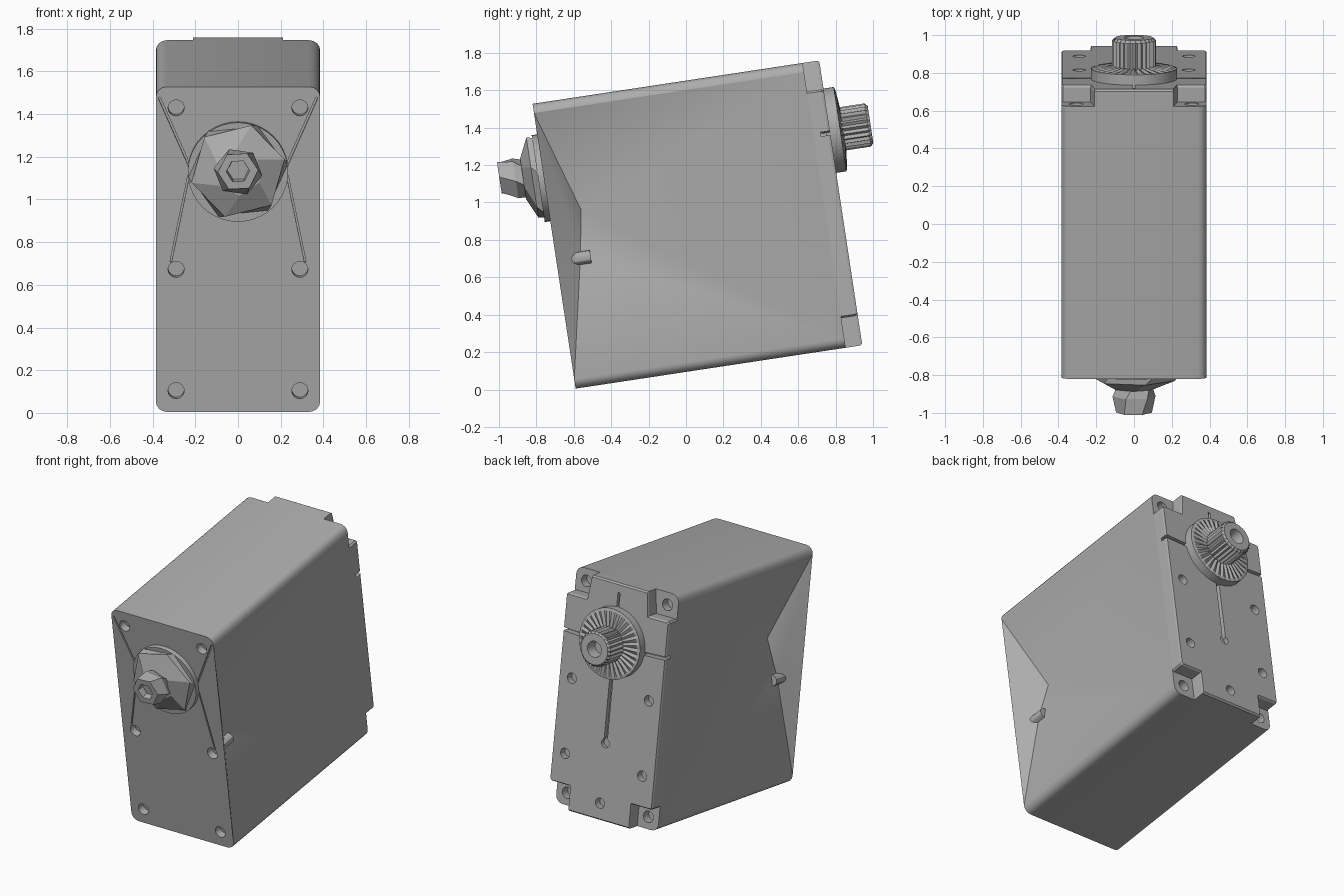
import bpy, bmesh
from math import sin, cos, pi, radians
from mathutils import Matrix, Vector

if "Cube" in bpy.data.objects:
    bpy.data.objects.remove(bpy.data.objects["Cube"])

grey = bpy.data.materials.new("grey plastic")
grey.use_nodes = True
COLOUR = (0.42, 0.42, 0.42, 1)
grey.diffuse_color = COLOUR
grey.node_tree.nodes["Principled BSDF"].inputs["Base Color"].default_value = COLOUR

# The whole housing leans back: parts are built upright, then tilted
TILT = Matrix.Translation((0, -0.59, 0.005)) @ Matrix.Rotation(radians(8.6), 4, "X")
HALF, TALL, DEEP, LID = 0.385, 1.54, 1.46, 1.55
AXIS = 1.16


def make(name, verts, faces, smooth=None):
    bm = bmesh.new()
    vs = [bm.verts.new(v) for v in verts]
    for f in faces:
        bm.faces.new([vs[i] for i in f])
    bmesh.ops.recalc_face_normals(bm, faces=bm.faces)
    bm.transform(TILT)
    mesh = bpy.data.meshes.new(name)
    bm.to_mesh(mesh)
    bm.free()
    mesh.materials.append(grey)
    ob = bpy.data.objects.new(name, mesh)
    bpy.context.collection.objects.link(ob)
    if smooth:
        shade(ob, smooth)
    return ob


def select(ob):
    bpy.ops.object.select_all(action="DESELECT")
    ob.select_set(True)
    bpy.context.view_layer.objects.active = ob


def shade(ob, angle):
    select(ob)
    bpy.ops.object.shade_smooth_by_angle(angle=radians(angle))


def loft(name, rings, smooth=None):
    """Skin a list of equal rings and cap both ends."""
    n = len(rings[0])
    faces = [list(range(n)), list(range((len(rings) - 1) * n, len(rings) * n))]
    for k in range(len(rings) - 1):
        for i in range(n):
            j = (i + 1) % n
            faces.append([k * n + i, k * n + j, k * n + n + j, k * n + n + i])
    return make(name, [p for r in rings for p in r], faces, smooth)


def ring(r, y, n, x=0, z=AXIS, turn=0, tooth=0, wave=0):
    pts = []
    for i in range(n):
        a = 2 * pi * i / n + turn
        rr = r - tooth * (i % 2)
        pts.append((x + rr * cos(a), y + wave * (i % 2), z + rr * sin(a)))
    return pts


def cut(ob, cutter):
    cutter.hide_render = True
    mod = ob.modifiers.new("cut", "BOOLEAN")
    mod.operation, mod.object = "DIFFERENCE", cutter
    select(ob)
    bpy.ops.object.modifier_apply(modifier=mod.name)
    bpy.data.objects.remove(cutter)


def drill(ob, x, z, y0, y1, r=0.038):
    cut(ob, loft("drill", [ring(r, y, 16, x, z) for y in (y0, y1)]))


def groove(ob, start, end, width, y0, y1):
    a, b = Vector(start), Vector(end)
    side = (b - a).orthogonal().normalized() * width / 2
    quad = [a - side, b - side, b + side, a + side]
    cut(ob, loft("groove", [[(p.x, y, p.y) for p in quad] for y in (y0, y1)]))


# Housing: rounded box whose sides sink to a crease behind the front plate
def outline(y, r=0.05, steps=5):
    pts = []
    for k, (sx, top) in enumerate(((1, 1), (-1, 1), (-1, 0), (1, 0))):
        for i in range(steps):
            a = (k + i / (steps - 1)) * pi / 2
            pts.append((sx * (HALF - r) + r * cos(a), y,
                        (TALL - r if top else r) + r * sin(a)))
    return pts


front, back = outline(0), outline(DEEP)
n = len(front)
verts = front + back
faces = [list(range(n)), list(range(n, 2 * n))]
for i in range(n):
    if i not in (9, 19):
        j = (i + 1) % n
        faces.append([i, j, n + j, n + i])
for s, top, low in ((1, 0, 19), (-1, 9, 10)):
    c1 = len(verts)
    c2 = c1 + 1
    verts += [(s * 0.22, 0.172, 0.94), (s * 0.29, 0.132, 0.70)]
    faces += [[top, top + n, c1], [top + n, low + n, c1], [low + n, c2, c1],
              [low + n, low, c2], [top, c1, c2], [top, c2, low]]
housing = make("housing", verts, faces)

for s in (1, -1):
    for z in (0.10, 0.675, 1.44):
        drill(housing, s * 0.29, z, -0.1, 0.05)
    for z in (0.08, 1.46):
        drill(housing, s * 0.305, z, DEEP - 0.06, DEEP + 0.1)
    # fine slits beside the front boss
    groove(housing, (s * 0.37, 1.49), (s * 0.225, 1.16), 0.01, -0.1, 0.012)
    groove(housing, (s * 0.225, 1.15), (s * 0.315, 0.71), 0.008, -0.1, 0.012)
shade(housing, 25)

# Screw sleeves showing in the side hollows
for s, side in ((1, "left"), (-1, "right")):
    loft(side + "_screw_sleeve",
         [ring(r, y, 12, s * 0.29, 0.685) for r, y in ((0.036, 0.07), (0.036, 0.185))], 30)

# Back lid: plate with a notch at each corner
IN, LOW, HIGH = 0.23, 0.16, 1.385
half = [(IN, 0), (IN, LOW), (HALF - 0.01, LOW), (HALF, LOW + 0.01),
        (HALF, HIGH - 0.01), (HALF - 0.01, HIGH), (IN, HIGH), (IN - 0.02, TALL)]
profile = half + [(-x, z) for x, z in reversed(half)]


def lid_ring(y, k=1):
    return [(x * k, y, TALL / 2 + (z - TALL / 2) * k) for x, z in profile]


lid = loft("back_lid", [lid_ring(DEEP), lid_ring(LID - 0.012), lid_ring(LID, 0.988)])
for s in (1, -1):
    for z in (0.36, 0.85):
        drill(lid, s * 0.29, z, LID - 0.05, LID + 0.1, 0.034)
    groove(lid, (s * 0.2, 1.14), (s * 0.42, 1.15), 0.022, LID - 0.05, LID + 0.1)
drill(lid, 0, 0.11, LID - 0.05, LID + 0.1, 0.034)
drill(lid, 0, 0.5, LID - 0.03, LID + 0.1, 0.03)
groove(lid, (0, 0.51), (0, 1.0), 0.024, LID - 0.03, LID + 0.1)
groove(lid, (0, 1.3), (0, 1.48), 0.016, LID - 0.03, LID + 0.1)

# Output bearing with radial ribs, and toothed shaft with a screw socket
loft("output_bearing", [ring(0.228, LID - 0.02, 64), ring(0.228, 1.605, 64),
                        ring(0.21, 1.612, 64, wave=-0.006),
                        ring(0.11, 1.622, 64, wave=-0.014)])
loft("output_shaft", [ring(0.117, 1.6, 50, tooth=0.012), ring(0.117, 1.755, 50, tooth=0.012),
                      ring(0.1, 1.77, 50), ring(0.052, 1.77, 50), ring(0.042, 1.7, 50)])

# Front boss: round base, faceted cone and flared hollow tip
loft("front_boss_base", [ring(0.235, 0.02, 40, z=1.14), ring(0.235, -0.03, 40, z=1.14)], 30)
loft("front_boss_cone", [ring(0.235, -0.025, 6, z=1.145, turn=0.1),
                         ring(0.225, -0.06, 6, z=1.15, turn=0.25),
                         ring(0.11, -0.11, 6, z=1.15, turn=0.6)])
loft("front_boss_tip", [ring(0.10, -0.09, 6, z=1.15, turn=0.6),
                        ring(0.115, -0.15, 6, z=1.16, turn=0.9),
                        ring(0.095, -0.235, 6, z=1.175, turn=1.1),
                        ring(0.055, -0.235, 6, z=1.175, turn=1.1),
                        ring(0.05, -0.19, 6, z=1.175, turn=1.1)])
